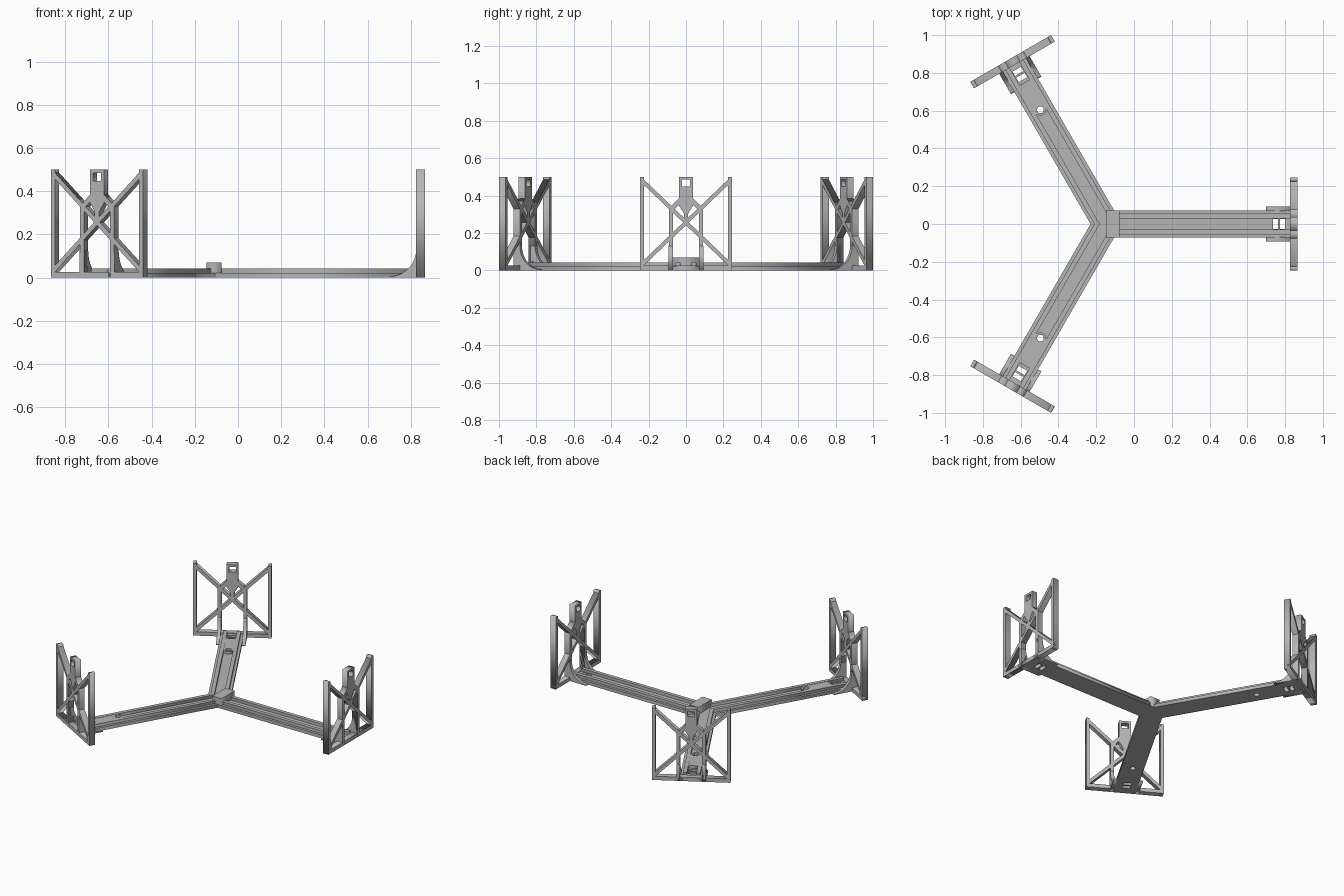
import bpy
from math import pi, cos, sin, radians
from mathutils import Matrix

if "Cube" in bpy.data.objects:
    bpy.data.objects.remove(bpy.data.objects["Cube"], do_unlink=True)

grey = bpy.data.materials.new("plain_grey")
grey.use_nodes = True
colour = (0.47, 0.47, 0.47, 1)
grey.diffuse_color = colour
grey.node_tree.nodes["Principled BSDF"].inputs["Base Color"].default_value = colour

HUB_X = -0.147      # centre the three arms meet at
REACH = 1.012       # hub to outer face of the end frames
INNER = REACH - 0.04
HALF = 0.247        # half width of an end frame
ARM = 0.072         # half width of an arm

# Axes of the drawing plane: columns are u, v and the extrusion direction
PLANES = {
    "top": Matrix.Identity(4),
    "end": Matrix(((0, 0, 1, 0), (1, 0, 0, 0), (0, 1, 0, 0), (0, 0, 0, 1))),
    "side": Matrix(((1, 0, 0, 0), (0, 0, -1, 0), (0, 1, 0, 0), (0, 0, 0, 1))),
}


def plate(name, loops, lo, hi, plane, angle):
    """Extrude a flat outline (further loops are holes) and turn it to its arm."""
    curve = bpy.data.curves.new(name, "CURVE")
    curve.dimensions = "2D"
    curve.fill_mode = "BOTH"
    curve.extrude = (hi - lo) / 2
    for loop in loops:
        spline = curve.splines.new("POLY")
        spline.points.add(len(loop) - 1)
        for point, (u, v) in zip(spline.points, loop):
            point.co = (u, v, 0, 1)
        spline.use_cyclic_u = True
    temp = bpy.data.objects.new(name, curve)
    bpy.context.collection.objects.link(temp)
    graph = bpy.context.evaluated_depsgraph_get()
    mesh = bpy.data.meshes.new_from_object(temp.evaluated_get(graph))
    bpy.data.objects.remove(temp, do_unlink=True)
    bpy.data.curves.remove(curve)

    middle = (lo + hi) / 2 * (-1 if plane == "side" else 1)
    mesh.transform(Matrix.Translation((HUB_X, 0, 0)) @ Matrix.Rotation(angle, 4, "Z")
                   @ PLANES[plane] @ Matrix.Translation((0, 0, middle)))
    mesh.materials.clear()
    mesh.materials.append(grey)
    mesh.name = name
    obj = bpy.data.objects.new(name, mesh)
    bpy.context.collection.objects.link(obj)
    return obj


def rect(u0, u1, v0, v1):
    return [(u0, v0), (u1, v0), (u1, v1), (u0, v1)]


def arc(cu, cv, radius, start, end, steps):
    angles = [start + (end - start) * i / steps for i in range(steps + 1)]
    return [(cu + radius * cos(a), cv + radius * sin(a)) for a in angles]


def build_arm(side, angle, has_hole):
    # Base slab with two end windows and an optional round hole
    hole = arc(0.698, 0, 0.018, 0, 2 * pi, 24)[:-1]
    loops = [rect(0, REACH, -ARM, ARM),
             rect(0.882, 0.909, -0.026, 0.026), rect(0.92, 0.947, -0.026, 0.026)]
    if has_hole:
        loops.append(hole)
        # Rounded pad around the hole, between the rails
        pad = arc(0.698, 0, 0.031, pi / 2, 3 * pi / 2, 16)
        pad += [(0.865, -0.031), (0.865, 0.031)]
        plate(side + "_hole_pad", [pad, hole], 0.02, 0.04, "top", angle)
    plate(side + "_arm_base", loops, 0, 0.022, "top", angle)

    for label, s in (("a", 1), ("b", -1)):
        # Long rails, mitred where they meet at the hub
        a, b = (0.03 * 0.577, 0.055 * 0.577) if has_hole else (0.06, 0.06)
        rail = [(a, s * 0.03), (INNER, s * 0.03), (INNER, s * 0.055), (b, s * 0.055)]
        plate(f"{side}_rail_{label}", [rail], 0.02, 0.042, "top", angle)

        # Concave gusset between arm and end frame
        gusset = arc(INNER - 0.125, 0.13, 0.125, -pi / 2, 0, 14)
        gusset += [(REACH, 0.13), (REACH, 0), (INNER - 0.125, 0)]
        edges = sorted((s * 0.07, s * 0.093))
        plate(f"{side}_gusset_{label}", [gusset], *edges, "side", angle)

        # Inner upright leaning in to the head
        upright = [(0.07, 0), (0.092, 0), (0.092, 0.33), (0.036, 0.386),
                   (0.036, 0.352), (0.07, 0.318)]
        plate(f"{side}_upright_{label}", [[(s * u, v) for u, v in upright]],
              INNER, REACH, "end", angle)

        # Outer post and diagonal brace
        post = rect(s * (HALF - 0.022), s * HALF, 0, 0.5)
        plate(f"{side}_post_{label}", [post], INNER, REACH, "end", angle)
        u = s * (HALF - 0.01)
        brace = [(-u, 0.015), (u, 0.468), (u, 0.497), (-u, 0.044)]
        plate(f"{side}_brace_{label}", [brace], INNER, REACH, "end", angle)

    # Bottom bar
    plate(side + "_bottom_bar", [rect(-HALF, HALF, 0, 0.026)], INNER, REACH, "end", angle)

    # Head with its window, tapering down to the crossing
    half = [(0.012, 0.25), (0.012, 0.305), (0.037, 0.345), (0.037, 0.5)]
    head = half + [(-u, v) for u, v in reversed(half)]
    plate(side + "_head", [head, rect(-0.022, 0.022, 0.448, 0.485)],
          INNER, REACH, "end", angle)


build_arm("left", 0, False)
build_arm("back_right", radians(120), True)
build_arm("front_right", radians(240), True)

# Raised block where the left arm joins the hub
plate("hub_block", [rect(0, 0.071, -ARM, ARM)], 0, 0.07, "top", 0)
